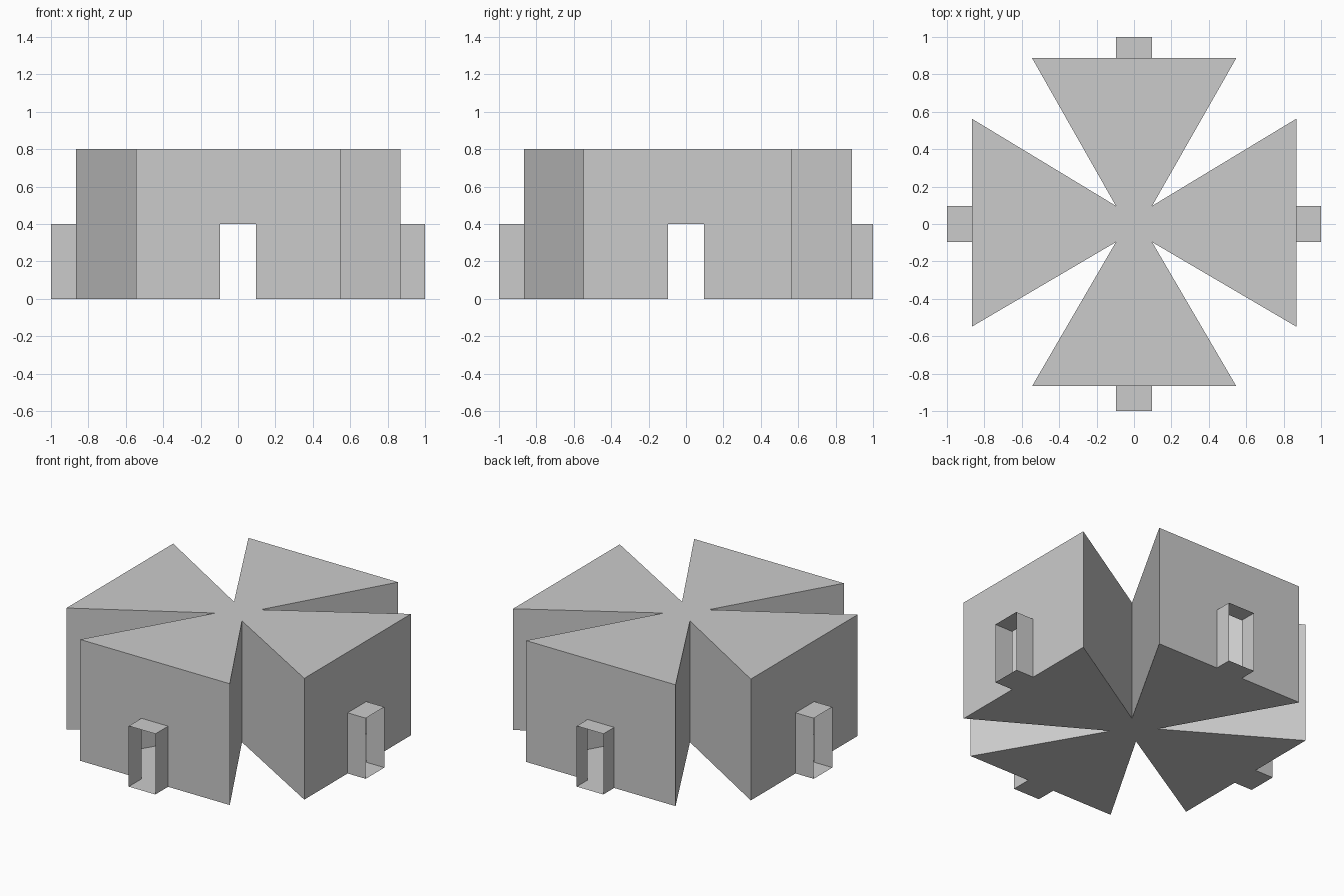
import bpy
from math import sin, cos, pi

if "Cube" in bpy.data.objects:
    bpy.data.objects.remove(bpy.data.objects["Cube"])

H = 0.8            # wall height
DW, DH = 0.097, 0.4  # door half width and height
INNER = 0.097      # inner corner offset
# per wing, counter-clockwise from the front: name, wall distance, wall start, wall end
WINGS = [("front", 0.867, -0.545, 0.547), ("right", 0.868, -0.549, 0.563),
         ("back", 0.887, -0.547, 0.545), ("left", 0.867, -0.563, 0.549)]


def place(k, s, d, z):
    """Point s along the wall and d outward for wing k."""
    a = k * pi / 2
    return (s * cos(a) + d * sin(a), s * sin(a) - d * cos(a), z)


def add_mesh(name, faces):
    """Make an object from polygons, sharing equal corners."""
    index, polys = {}, []
    for face in faces:
        polys.append([index.setdefault(tuple(round(c, 4) for c in p), len(index))
                      for p in face])
    mesh = bpy.data.meshes.new(name)
    mesh.from_pydata(list(index), [], polys)
    mesh.update()
    ob = bpy.data.objects.new(name, mesh)
    bpy.context.collection.objects.link(ob)
    return ob


# hollow cross-shaped building, end walls have an open doorway
outline, walls = [], []
for k, (name, d, s0, s1) in enumerate(WINGS):
    inner = place(k, -INNER, INNER, 0)
    nxt = place(k, INNER, INNER, 0)
    left, right = place(k, s0, d, 0), place(k, s1, d, 0)
    outline += [inner, left, right]
    for p, q in ((inner, left), (right, nxt)):
        walls.append([p, q, (q[0], q[1], H), (p[0], p[1], H)])
    profile = [(s0, 0), (-DW, 0), (-DW, DH), (DW, DH), (DW, 0), (s1, 0), (s1, H), (s0, H)]
    walls.append([place(k, s, d, z) for s, z in profile])

floor = outline[::-1]
roof = [(x, y, H) for x, y, z in outline]
add_mesh("building", walls + [floor, roof])

# open-ended porch around each doorway: two sides, top and floor
for k, (name, d, s0, s1) in enumerate(WINGS):
    ring = [(-DW, 0), (DW, 0), (DW, DH), (-DW, DH)]
    faces = []
    for i in range(4):
        (sa, za), (sb, zb) = ring[i], ring[(i + 1) % 4]
        faces.append([place(k, sa, d, za), place(k, sb, d, zb),
                      place(k, sb, 1, zb), place(k, sa, 1, za)])
    add_mesh(name + "_porch", faces)
